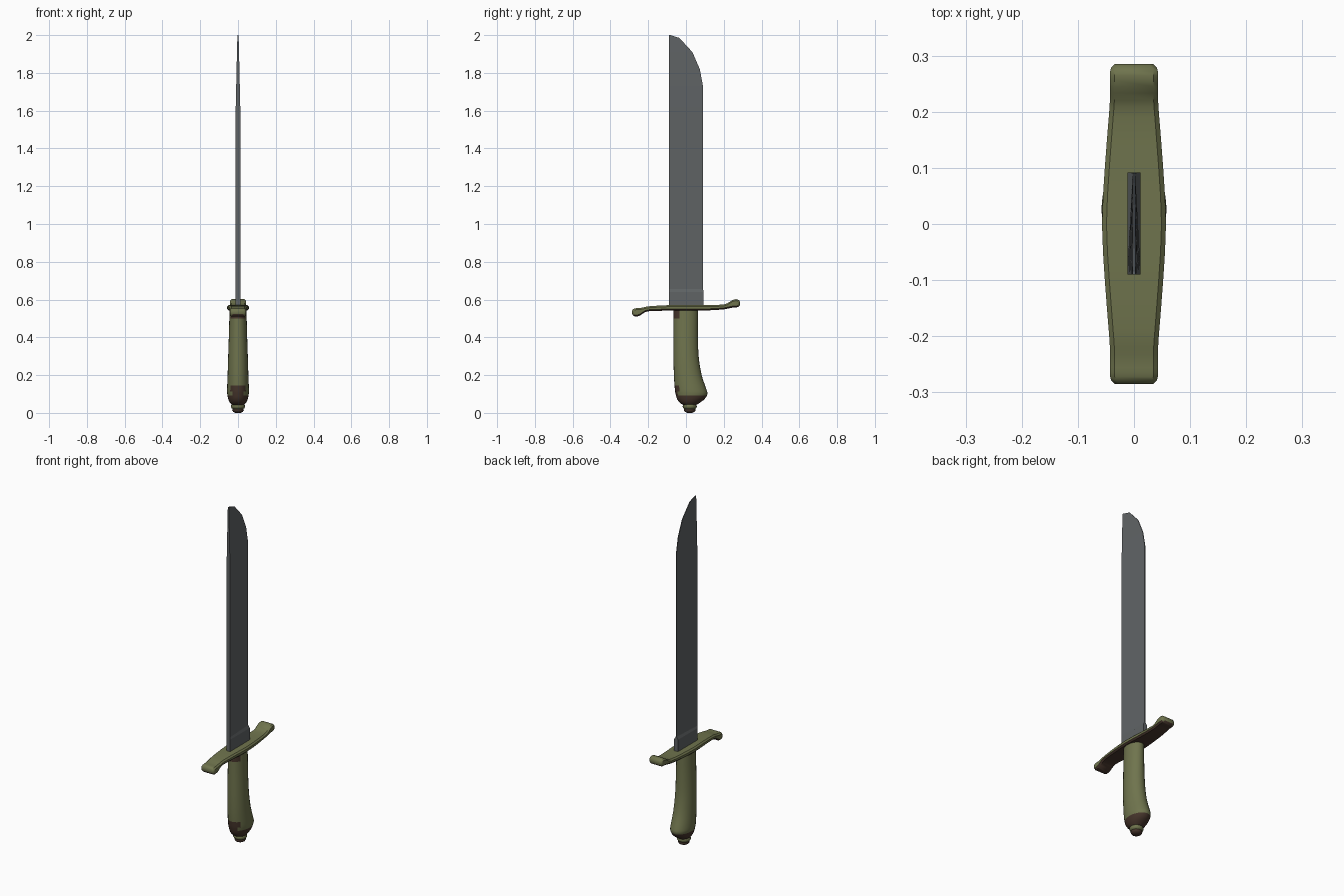
import bpy, bmesh, math

if "Cube" in bpy.data.objects:
    bpy.data.objects.remove(bpy.data.objects["Cube"])


def material(name, rgb):
    m = bpy.data.materials.new(name)
    m.diffuse_color = (*rgb, 1)
    m.use_nodes = True
    m.node_tree.nodes["Principled BSDF"].inputs["Base Color"].default_value = m.diffuse_color
    return m


OLIVE = material("olive", (0.16, 0.175, 0.075))
BROWN = material("dark brown", (0.062, 0.036, 0.025))
STEEL = material("grey steel", (0.115, 0.125, 0.13))


def loft(name, rings, mats, rule=None, smooth=None):
    """Skin a list of equal-length point rings, capping both ends."""
    bm = bmesh.new()
    rows = [[bm.verts.new(p) for p in r] for r in rings]
    n = len(rows[0])
    for a, b in zip(rows, rows[1:]):
        for i in range(n):
            j = (i + 1) % n
            bm.faces.new((a[i], a[j], b[j], b[i]))
    bm.faces.new(rows[0][::-1])
    bm.faces.new(rows[-1])
    bmesh.ops.recalc_face_normals(bm, faces=bm.faces)
    bm.normal_update()
    if rule:
        for f in bm.faces:
            f.material_index = int(rule(f.calc_center_median(), f.normal))
    me = bpy.data.meshes.new(name)
    bm.to_mesh(me)
    bm.free()
    for m in mats:
        me.materials.append(m)
    ob = bpy.data.objects.new(name, me)
    bpy.context.collection.objects.link(ob)
    if smooth:
        bpy.ops.object.select_all(action='DESELECT')
        ob.select_set(True)
        bpy.context.view_layer.objects.active = ob
        bpy.ops.object.shade_smooth_by_angle(angle=math.radians(smooth))
    return ob


def refine(rows, k):
    """Catmull-Rom interpolation between station rows."""
    out = []
    for i in range(len(rows) - 1):
        p0, p1, p2 = rows[max(i - 1, 0)], rows[i], rows[i + 1]
        p3 = rows[min(i + 2, len(rows) - 1)]
        for s in range(k):
            t = s / k
            out.append([0.5 * (2 * b + (c - a) * t + (2 * a - 5 * b + 4 * c - d) * t * t
                               + (3 * b - a - 3 * c + d) * t ** 3)
                        for a, b, c, d in zip(p0, p1, p2, p3)])
    return out + [list(rows[-1])]


def oval(z, y0, y1, hx, n=24):
    cy, hy = (y0 + y1) / 2, (y1 - y0) / 2
    return [(hx * math.cos(2 * math.pi * i / n), cy + hy * math.sin(2 * math.pi * i / n), z)
            for i in range(n)]


# Blade: wedge section, square block at the base, clipped curved tip
# (z, cutting edge y, spine half thickness, edge half thickness)
blade = [(0.555, 0.092, 0.012, 0.012), (0.64, 0.092, 0.012, 0.012),
         (0.655, 0.091, 0.012, 0.0025), (1.62, 0.09, 0.012, 0.002),
         (1.73, 0.09, 0.0095, 0.002), (1.82, 0.073, 0.0075, 0.002),
         (1.91, 0.034, 0.0055, 0.002), (1.985, -0.035, 0.0035, 0.002),
         (2.0, -0.083, 0.003, 0.002)]
loft("blade", [[(-t, -0.09, z), (t, -0.09, z), (e, y, z), (-e, y, z)]
               for z, y, t, e in blade], [STEEL])

# Guard: one half given, the other is the same turned half a circle
# (y, low z, high z, half width)
half = [(0.0, 0.541, 0.571, 0.057), (0.1, 0.542, 0.571, 0.052),
        (0.19, 0.547, 0.573, 0.045), (0.22, 0.552, 0.581, 0.043),
        (0.245, 0.557, 0.597, 0.043), (0.265, 0.558, 0.602, 0.043),
        (0.278, 0.562, 0.598, 0.041), (0.285, 0.57, 0.589, 0.034)]
C = 1.112
guard = [(-y, C - h, C - l, w) for y, l, h, w in half[:0:-1]] + half


def guard_ring(y, l, h, w):
    c = min(0.008, (h - l) * 0.3)
    right = [(w - c, l), (w, l + c), (w, h - c), (w - c, h)]
    pts = right + [(-x, z) for x, z in right[::-1]]
    return [(x, y, z) for x, z in pts]


loft("guard", [guard_ring(*g) for g in refine(guard, 2)], [OLIVE, BROWN],
     lambda c, n: n.z < -0.5, 40)

# Grip: oval sections swelling backwards at the foot, with worn brown patches
# (z, front y, back y, half width)
grip = [(0.04, -0.012, 0.052, 0.03), (0.055, -0.034, 0.075, 0.043),
        (0.075, -0.048, 0.1, 0.052), (0.1, -0.055, 0.113, 0.057),
        (0.125, -0.059, 0.108, 0.058), (0.2, -0.064, 0.083, 0.055),
        (0.3, -0.066, 0.067, 0.052), (0.42, -0.066, 0.063, 0.048),
        (0.5, -0.066, 0.063, 0.046), (0.55, -0.066, 0.063, 0.045)]
loft("grip", [oval(*g) for g in refine(grip, 3)], [OLIVE, BROWN],
     lambda c, n: c.z < 0.09 or (c.y < -0.04 and (c.z < 0.14 or c.z > 0.505)), 50)

# Pommel button: small turned knob under the grip (z, radius)
button = [(0.0, 0.014), (0.006, 0.026), (0.014, 0.031), (0.021, 0.029), (0.025, 0.034),
          (0.033, 0.038), (0.041, 0.036), (0.05, 0.03)]
loft("pommel_button", [oval(z, 0.02 - r, 0.02 + r, r, 16) for z, r in button],
     [OLIVE, BROWN], lambda c, n: c.z < 0.02, 50)
